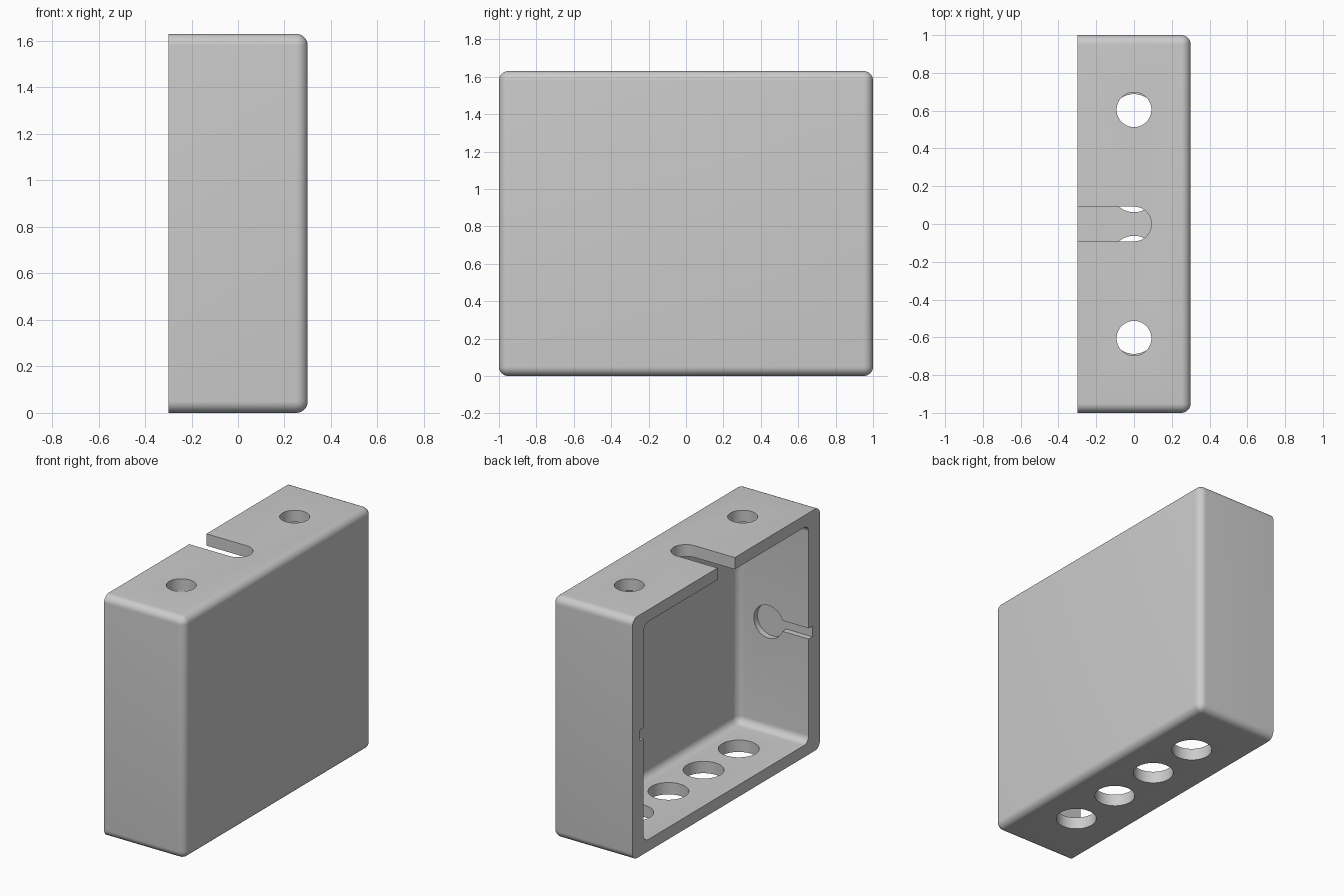
import bpy
import bmesh
from math import pi, radians
from mathutils import Matrix, Vector

if "Cube" in bpy.data.objects:
    bpy.data.objects.remove(bpy.data.objects["Cube"], do_unlink=True)

# Overall sizes
HALF_X, HALF_Y, HEIGHT = 0.3, 1.0, 1.63
SIDE, CAP, BACK = 0.12, 0.08, 0.07
FILLET = 0.05
MID_Z = HEIGHT / 2

grey = bpy.data.materials.new("plain grey")
grey.use_nodes = True
grey.diffuse_color = (0.6, 0.6, 0.6, 1)
grey.node_tree.nodes["Principled BSDF"].inputs["Base Color"].default_value = (0.6, 0.6, 0.6, 1)


def finish(bm, name):
    bmesh.ops.recalc_face_normals(bm, faces=bm.faces)
    mesh = bpy.data.meshes.new(name)
    bm.to_mesh(mesh)
    bm.free()
    mesh.materials.append(grey)
    obj = bpy.data.objects.new(name, mesh)
    bpy.context.collection.objects.link(obj)
    return obj


def block(name, low, high, fillet=0):
    """Box between two corners; every edge is rounded except those around the -x face."""
    low, high = Vector(low), Vector(high)
    bm = bmesh.new()
    place = Matrix.Translation((low + high) / 2) @ Matrix.Diagonal((*(high - low), 1))
    bmesh.ops.create_cube(bm, size=1, matrix=place)
    if fillet:
        middle = (low.x + high.x) / 2
        edges = [e for e in bm.edges if any(v.co.x > middle for v in e.verts)]
        bmesh.ops.bevel(bm, geom=edges, offset=fillet, segments=8, profile=0.5, affect='EDGES')
    return finish(bm, name)


def cylinder(name, centre, radius, depth, axis='Z'):
    bm = bmesh.new()
    turn = Matrix.Rotation(pi / 2, 4, 'X') if axis == 'Y' else Matrix.Identity(4)
    bmesh.ops.create_cone(bm, cap_ends=True, segments=64, radius1=radius, radius2=radius,
                          depth=depth, matrix=Matrix.Translation(centre) @ turn)
    return finish(bm, name)


def cut(target, cutter):
    cutter.hide_render = True
    mod = target.modifiers.new("cut", 'BOOLEAN')
    mod.operation = 'DIFFERENCE'
    mod.solver = 'EXACT'
    mod.object = cutter
    bpy.context.view_layer.objects.active = target
    bpy.ops.object.modifier_apply(modifier=mod.name)
    bpy.data.objects.remove(cutter, do_unlink=True)


# Rounded shell, hollowed out from the open -x side
housing = block("housing", (-HALF_X, -HALF_Y, 0), (HALF_X, HALF_Y, HEIGHT), FILLET)
cut(housing, block("cavity", (-HALF_X - 0.2, SIDE - HALF_Y, CAP),
                   (HALF_X - BACK, HALF_Y - SIDE, HEIGHT - CAP), FILLET))

# Two round holes and an open-ended slot in the top
for y in (-0.605, 0.605):
    cut(housing, cylinder("top_hole", (0, y, HEIGHT), 0.092, 0.3))
cut(housing, cylinder("slot_end", (0, 0, HEIGHT), 0.092, 0.3))
cut(housing, block("slot", (-0.5, -0.092, HEIGHT - 0.15), (0, 0.092, HEIGHT + 0.15)))

# Row of four larger holes in the bottom
for i in range(4):
    cut(housing, cylinder("bottom_hole", (0, (i - 1.5) * 0.375, 0), 0.125, 0.3))

# Blind keyhole recess on the inner face of each side wall
RECESS = 0.04
for side in (-1, 1):
    inner = HALF_Y - SIDE
    cut(housing, cylinder("recess", (0, side * inner, MID_Z), 0.11, 2 * RECESS, 'Y'))
    ends = sorted((side * (inner - RECESS), side * (inner + RECESS)))
    cut(housing, block("recess_channel", (-0.5, ends[0], MID_Z - 0.036),
                       (0, ends[1], MID_Z + 0.036)))

# Smooth fillets and bores, crisp edges elsewhere
bpy.ops.object.select_all(action='DESELECT')
housing.select_set(True)
bpy.context.view_layer.objects.active = housing
bpy.ops.object.shade_smooth_by_angle(angle=radians(30))
